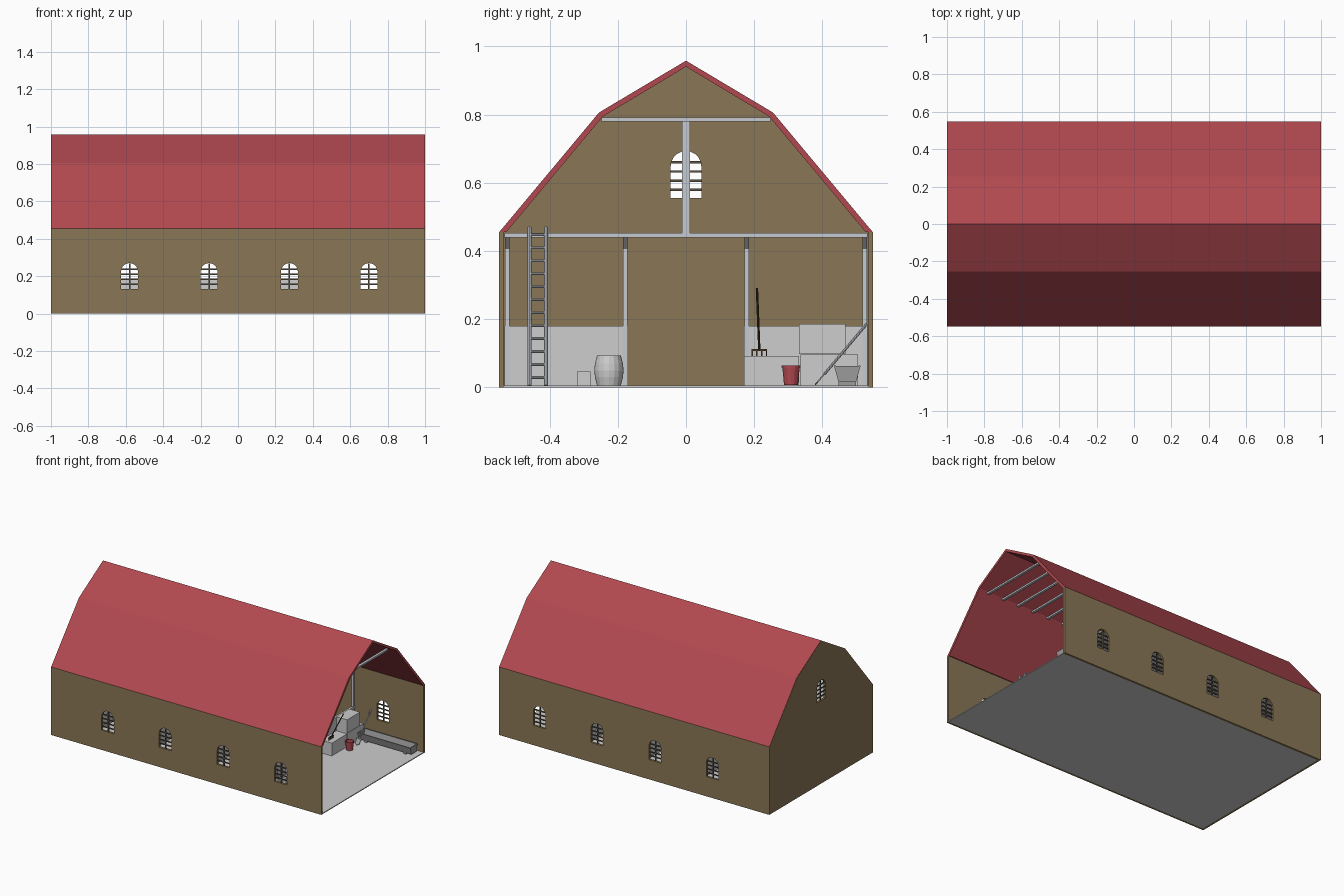
import bpy, bmesh, math
from mathutils import Matrix, Vector

if "Cube" in bpy.data.objects:
    bpy.data.objects.remove(bpy.data.objects["Cube"])


def material(name, rgb):
    m = bpy.data.materials.new(name)
    lin = [((c / 255 + 0.055) / 1.055) ** 2.4 for c in rgb]
    m.diffuse_color = (*lin, 1)
    m.use_nodes = True
    m.node_tree.nodes["Principled BSDF"].inputs["Base Color"].default_value = m.diffuse_color
    return m


WALL = material("wall_brown", (138, 119, 86))
RED = material("roof_red", (177, 73, 80))
LIGHT = material("light_grey", (205, 205, 205))
BEAM = material("timber_grey", (198, 202, 208))
DARK = material("dark_grey", (98, 98, 100))
MID = material("metal_grey", (155, 155, 155))
BROWN = material("tool_brown", (84, 66, 42))
BARS = material("window_bar_brown", (92, 82, 66))


def add(name, mesh, mat):
    ob = bpy.data.objects.new(name, mesh)
    bpy.context.collection.objects.link(ob)
    mesh.materials.clear()
    mesh.materials.append(mat)
    return ob


def from_bm(name, bm, mat):
    bmesh.ops.recalc_face_normals(bm, faces=bm.faces)
    me = bpy.data.meshes.new(name)
    bm.to_mesh(me)
    bm.free()
    return add(name, me, mat)


def box_into(bm, x0, x1, y0, y1, z0, z1):
    m = Matrix.Translation(((x0 + x1) / 2, (y0 + y1) / 2, (z0 + z1) / 2))
    m = m @ Matrix.Diagonal((x1 - x0, y1 - y0, z1 - z0, 1))
    bmesh.ops.create_cube(bm, size=1, matrix=m)


def boxes(name, mat, *dims):
    bm = bmesh.new()
    for d in dims:
        box_into(bm, *d)
    return from_bm(name, bm, mat)


def rods(name, mat, radius, pairs, sides=8):
    bm = bmesh.new()
    for a, b in pairs:
        a, b = Vector(a), Vector(b)
        rot = (b - a).to_track_quat('Z', 'Y').to_matrix().to_4x4()
        bmesh.ops.create_cone(bm, cap_ends=True, segments=sides, radius1=radius, radius2=radius,
                              depth=(b - a).length, matrix=Matrix.Translation((a + b) / 2) @ rot)
    return from_bm(name, bm, mat)


def plate(name, mat, outlines, thick, axes, origin):
    """Flat filled outline with holes, extruded; axes are the world directions of local x, y, z."""
    cu = bpy.data.curves.new(name, 'CURVE')
    cu.dimensions, cu.fill_mode, cu.extrude = '2D', 'BOTH', thick / 2
    for pts in outlines:
        sp = cu.splines.new('POLY')
        sp.points.add(len(pts) - 1)
        for p, q in zip(sp.points, pts):
            p.co = (q[0], q[1], 0, 1)
        sp.use_cyclic_u = True
    tmp = bpy.data.objects.new(name + "_curve", cu)
    bpy.context.collection.objects.link(tmp)
    dg = bpy.context.evaluated_depsgraph_get()
    me = bpy.data.meshes.new_from_object(tmp.evaluated_get(dg))
    bpy.data.objects.remove(tmp)
    me.transform(Matrix.Translation(origin) @ Matrix(axes).transposed().to_4x4())
    for p in me.polygons:
        p.use_smooth = False
    return add(name, me, mat)


def lathe(name, mat, profile, loc, sides):
    bm = bmesh.new()
    vs = [bm.verts.new((r, 0, z)) for r, z in profile]
    es = [bm.edges.new(e) for e in zip(vs, vs[1:])]
    bmesh.ops.spin(bm, geom=vs + es, axis=(0, 0, 1), cent=(0, 0, 0), angle=2 * math.pi, steps=sides)
    bmesh.ops.remove_doubles(bm, verts=bm.verts, dist=1e-5)
    bmesh.ops.translate(bm, verts=bm.verts, vec=loc)
    return from_bm(name, bm, mat)


def arch(c, z, r=0.045, straight=0.093):
    top = [(c + r * math.cos(math.pi * i / 10), z + straight + r * math.sin(math.pi * i / 10)) for i in range(11)]
    return [(c - r, z), (c + r, z)] + top


def window_bars(z):
    """(across0, across1, z0, z1) relative to the window centre."""
    out = [(-0.004, 0.004, z, z + 0.137)]
    for h in (0.025, 0.051, 0.078, 0.105):
        w = math.sqrt(0.045 ** 2 - max(0, h - 0.093) ** 2)
        out.append((-w, w, z + h - 0.0035, z + h + 0.0035))
    return out


X, Y, Z = (1, 0, 0), (0, 1, 0), (0, 0, 1)
T = 0.015
WIN_X = (-0.58, -0.155, 0.275, 0.70)

# Long walls with arched windows
for side, s in (("front", -1), ("back", 1)):
    yc = s * (0.548 - T / 2)
    plate(side + "_wall", WALL, [[(-1, 0), (1, 0), (1, 0.455), (-1, 0.455)]] + [arch(c, 0.132) for c in WIN_X],
          T, (X, Z, (0, -1, 0)), (0, yc, 0))
    boxes(side + "_window_bars", BARS, *[(c + a, c + b, yc - 0.003, yc + 0.003, z0, z1)
                                         for c in WIN_X for a, b, z0, z1 in window_bars(0.132)])

# Closed gable end with its window
plate("gable_wall", WALL, [[(-0.546, 0), (0.546, 0), (0.546, 0.455), (0.254, 0.803), (0, 0.955), (-0.254, 0.803),
      (-0.546, 0.455)], arch(0, 0.555)], T, (Y, Z, X), (-1 + T / 2, 0, 0))
boxes("gable_window_bars", BARS, *[(-0.996, -0.99, a, b, z0, z1) for a, b, z0, z1 in window_bars(0.555)])

# Gambrel roof shell
outer = [(-0.548, 0.455), (-0.255, 0.806), (0, 0.958), (0.255, 0.806), (0.548, 0.455)]
inner = [(0.527, 0.455), (0.244, 0.794), (0, 0.94), (-0.244, 0.794), (-0.527, 0.455)]
plate("roof", RED, [outer + inner], 1.999, (Y, Z, X), (0.0005, 0, 0))

# Floors
boxes("ground_floor", LIGHT, (-0.985, 1, -0.533, 0.533, 0, 0.006))
boxes("loft_floor", BEAM, (-0.985, 0.5, -0.532, 0.532, 0.44, 0.453))

# Roof ties and loft posts
boxes("roof_ties", BEAM, *[(x - 0.008, x + 0.008, -0.248, 0.248, 0.78, 0.791)
                           for x in (0.93 - 0.116 * i for i in range(17))])
POST_X = (0.485, 0.06, -0.37, -0.80)
boxes("loft_posts", BEAM, *[(x - 0.012, x + 0.012, -0.012, 0.012, 0.453, 0.781) for x in POST_X])

# Posts, long beams and stalls on both sides of the aisle
posts, beams, panels, rails = [], [], [], []
for s in (-1, 1):
    for y in (0.178, 0.524):
        yy = s * y
        beams.append((-0.985, 0.492, yy - 0.007, yy + 0.007, 0.405, 0.44))
        posts += [(x - 0.007, x + 0.007, yy - 0.007, yy + 0.007, 0, 0.405) for x in POST_X]
    y0, y1 = sorted((s * 0.17, s * 0.532))
    for x in POST_X:
        panels.append((x - 0.005, x + 0.005, y0, y1, 0.006, 0.18))
        rails += [(x - 0.007, x + 0.007, y0, y1, z, z + 0.012) for z in (0.01, 0.168)]
    panels.append((-0.985, 0.485, s * 0.178 - 0.005, s * 0.178 + 0.005, 0.006, 0.18))
boxes("posts", BEAM, *posts)
boxes("long_beams", DARK, *beams)
boxes("stall_panels", LIGHT, *panels)
boxes("stall_rails", LIGHT, *rails)

# Ladder leaning on the loft edge
low, high = Vector((0.60, 0, 0.006)), Vector((0.505, 0, 0.47))
rods("ladder_rails", BEAM, 0.006, [(low + Vector((0, y, 0)), high + Vector((0, y, 0))) for y in (-0.459, -0.411)])
steps = [low.lerp(high, (i + 0.6) / 12.2) for i in range(12)]
rods("ladder_rungs", BEAM, 0.004, [(p + Vector((0, -0.459, 0)), p + Vector((0, -0.411, 0))) for p in steps])

# Barrel and crate
lathe("barrel", LIGHT, [(0, 0.006), (0.035, 0.006), (0.041, 0.03), (0.043, 0.05), (0.041, 0.07), (0.035, 0.094),
                        (0.031, 0.094), (0.031, 0.088), (0, 0.088)], (0.56, -0.226, 0), 16)
boxes("small_crate", LIGHT, (0.54, 0.58, -0.32, -0.28, 0.006, 0.046))

# Bales
boxes("bales", LIGHT, (0.495, 0.575, 0.17, 0.332, 0.006, 0.092), (0.495, 0.575, 0.336, 0.505, 0.006, 0.096),
      (0.495, 0.575, 0.332, 0.468, 0.098, 0.186))

# Bucket
lathe("bucket", RED, [(0, 0.007), (0.021, 0.007), (0.026, 0.058), (0.028, 0.058), (0.028, 0.064), (0.024, 0.064),
                      (0.019, 0.012), (0, 0.012)], (0.61, 0.308, 0), 14)

# Pitchfork stuck in the bale
rods("fork_handle", BROWN, 0.0035, [((0.54, 0.215, 0.11), (0.635, 0.208, 0.29))])
boxes("fork_head", BROWN, (0.535, 0.543, 0.192, 0.238, 0.106, 0.113),
      *[(0.536, 0.541, y - 0.002, y + 0.002, 0.085, 0.107) for y in (0.194, 0.208, 0.222, 0.236)])

# Shovel leaning on the back wall
rods("shovel_handle", BEAM, 0.004, [((0.612, 0.405, 0.038), (0.612, 0.53, 0.186))])
plate("shovel_blade", MID, [[(-0.018, 0), (-0.014, -0.035), (0, -0.045), (0.014, -0.035), (0.018, 0)]], 0.004,
      (X, (0, 0.645, 0.764), (0, -0.764, 0.645)), (0.612, 0.408, 0.042))

# Feeding trough
plate("trough", MID, [[(0.447, 0.016), (0.499, 0.016), (0.512, 0.064), (0.506, 0.064), (0.494, 0.022),
                       (0.452, 0.022), (0.440, 0.064), (0.434, 0.064)]], 0.39, (Y, Z, X), (0.775, 0, 0))
for n, x in (("near", 0.968), ("far", 0.582)):
    plate("trough_end_" + n, MID, [[(0.448, 0.017), (0.498, 0.017), (0.511, 0.063), (0.435, 0.063)]], 0.005,
          (Y, Z, X), (x, 0, 0))
boxes("trough_feet", MID, *[(x - 0.01, x + 0.01, 0.447, 0.499, 0.005, 0.017) for x in (0.63, 0.92)])
